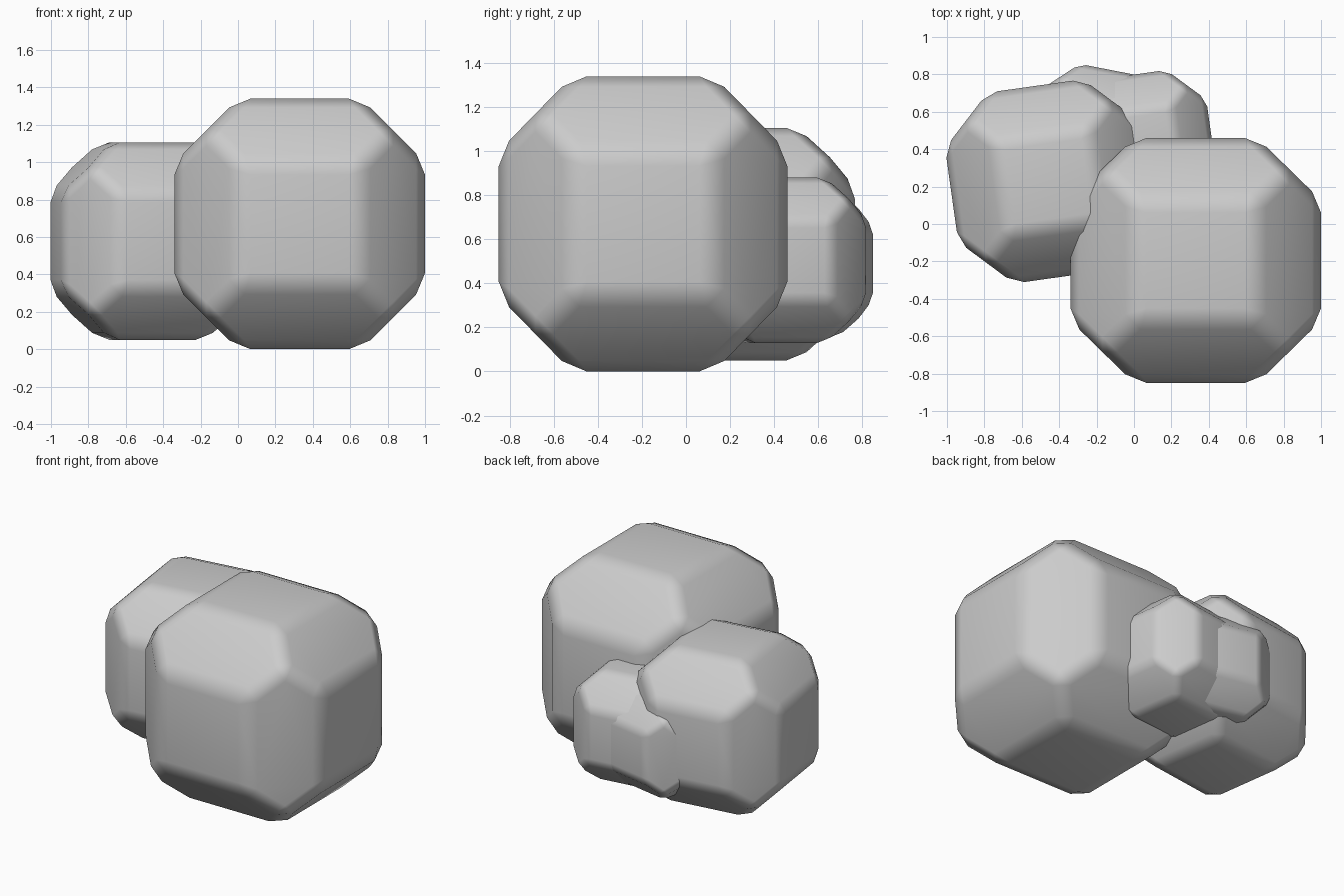
import bpy, bmesh, math
from itertools import product

if "Cube" in bpy.data.objects:
    bpy.data.objects.remove(bpy.data.objects["Cube"])


def boulder(name, center, half, yaw):
    """Cube with wide 45 degree chamfers meeting at pointed corners, then softened."""
    pts = set()
    for sx, sy, sz in product((-1, 1), repeat=3):
        pts.add((sx * .746, sy * .746, sz * .746))
        for axis in range(3):
            p = [.492 * sx, .492 * sy, .492 * sz]
            p[axis] = (sx, sy, sz)[axis]
            pts.add(tuple(p))
    bm = bmesh.new()
    for p in sorted(pts):
        bm.verts.new([c * h for c, h in zip(p, half)])
    bmesh.ops.convex_hull(bm, input=bm.verts[:])
    bmesh.ops.dissolve_limit(bm, angle_limit=math.radians(3),
                             verts=bm.verts[:], edges=bm.edges[:])
    bmesh.ops.bevel(bm, geom=bm.edges[:], offset=.1 * half[2], segments=1,
                    affect='EDGES', profile=.5)
    bmesh.ops.recalc_face_normals(bm, faces=bm.faces[:])
    for f in bm.faces:
        f.smooth = True
    me = bpy.data.meshes.new(name)
    bm.to_mesh(me)
    bm.free()
    ob = bpy.data.objects.new(name, me)
    bpy.context.collection.objects.link(ob)
    ob.location = center
    ob.rotation_euler.z = math.radians(yaw)
    # keep the broad faces flat looking
    ob.modifiers.new("weighted", 'WEIGHTED_NORMAL').keep_sharp = True
    return ob


# Cluster of four rounded blocks, largest to smallest
boulder("large_boulder", (.33, -.195, .67), (.67, .655, .67), 0)
boulder("medium_boulder", (-.457, .228, .578), (.523, .515, .528), 8)
boulder("small_boulder", (.04, .435, .505), (.375, .366, .375), 8)
boulder("smallest_boulder", (-.19, .505, .49), (.335, .325, .335), -11)
